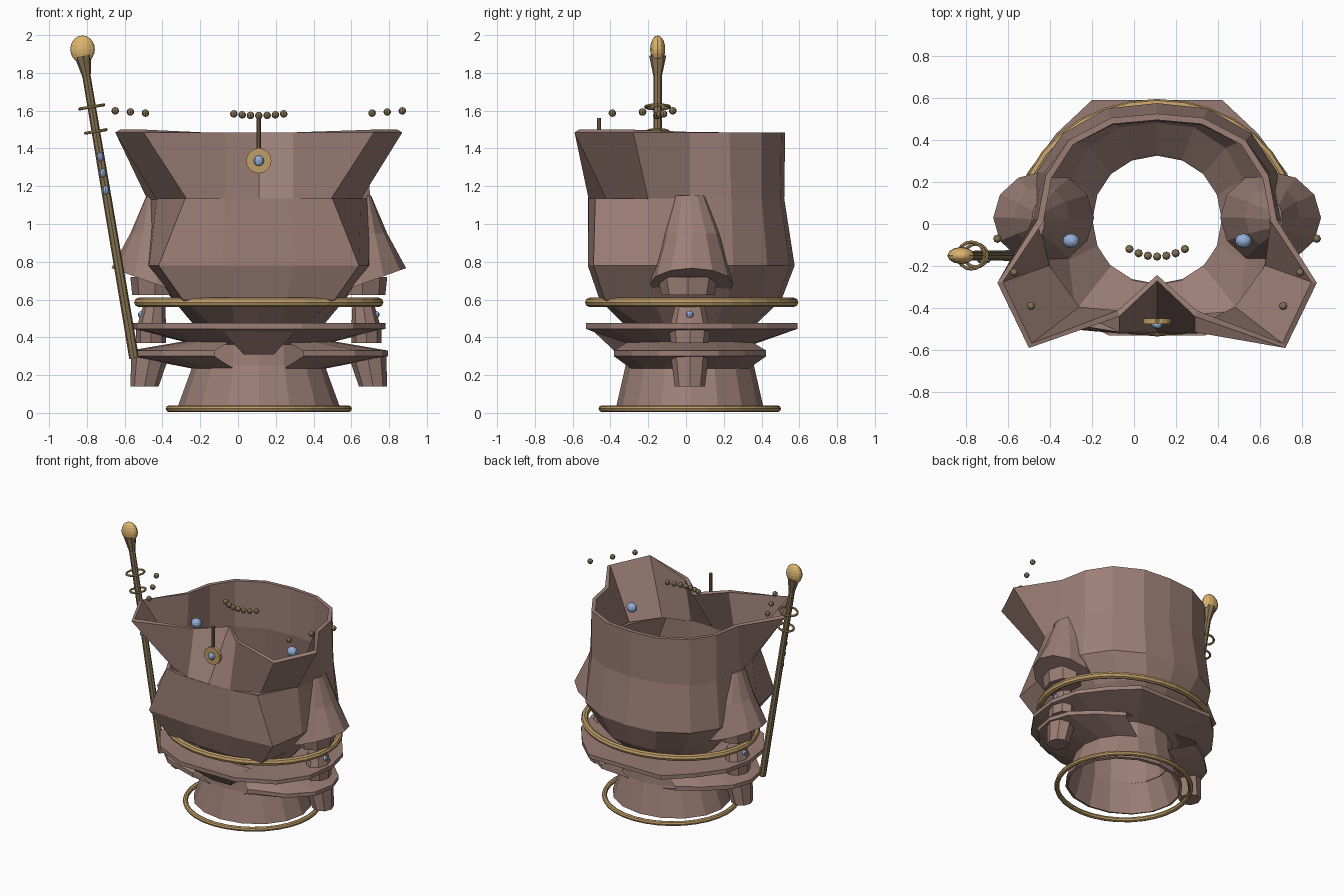
import bpy, bmesh, math
from mathutils import Vector

cube = bpy.data.objects.get("Cube")
if cube:
    bpy.data.objects.remove(cube)

CX, CY = 0.11, 0.02          # axis of the body


def material(name, rgb):
    m = bpy.data.materials.new(name)
    m.use_nodes = True
    color = (*rgb, 1)
    m.diffuse_color = color
    m.node_tree.nodes["Principled BSDF"].inputs["Base Color"].default_value = color
    return m


CLAY = material("dusty brown", (0.33, 0.21, 0.18))
GOLD = material("gold", (0.52, 0.34, 0.14))
PALE = material("pale gold", (0.72, 0.46, 0.16))
BRONZE = material("bronze", (0.24, 0.17, 0.09))
BLUE = material("pale blue", (0.3, 0.43, 0.68))


def finish(name, bm, mat, thickness=0):
    mesh = bpy.data.meshes.new(name)
    bm.to_mesh(mesh)
    bm.free()
    mesh.materials.append(mat)
    ob = bpy.data.objects.new(name, mesh)
    bpy.context.collection.objects.link(ob)
    if thickness:
        mod = ob.modifiers.new("wall", "SOLIDIFY")
        mod.thickness = thickness
        mod.offset = -1
    return ob


def mirrored(half):
    """Close a half outline that starts and ends on the middle line."""
    return half + [(-x, y) for x, y in reversed(half[1:-1])]


def scaled(half, sx, sy):
    return [(x * sx, y * sy) for x, y in half]


def ellipse(rx, ry, n=16, cx=0, cy=0):
    return [(cx + rx * math.sin(2 * math.pi * i / n),
             cy - ry * math.cos(2 * math.pi * i / n)) for i in range(n)]


def loft(name, rings, mat, thickness=0, caps=False, skip=()):
    """Skin rings given as (outline, z) from bottom to top; z may be a function of x."""
    bm = bmesh.new()
    rows = [[bm.verts.new((CX + x, y, z(x) if callable(z) else z)) for x, y in outline]
            for outline, z in rings]
    n = len(rows[0])
    for low, high in zip(rows, rows[1:]):
        for i in range(n):
            if i not in skip:
                j = (i + 1) % n
                bm.faces.new((low[i], low[j], high[j], high[i]))
    if caps:
        bm.faces.new(rows[0][::-1])
        bm.faces.new(rows[-1])
    return finish(name, bm, mat, thickness)


def ball(name, place, size, mat, u=8, v=6):
    bm = bmesh.new()
    bmesh.ops.create_uvsphere(bm, u_segments=u, v_segments=v, radius=1)
    bmesh.ops.scale(bm, vec=size, verts=bm.verts)
    bmesh.ops.translate(bm, vec=place, verts=bm.verts)
    return finish(name, bm, mat)


def rod(name, a, b, r1, r2, mat, n=8):
    a, b = Vector(a), Vector(b)
    bm = bmesh.new()
    bmesh.ops.create_cone(bm, cap_ends=True, segments=n, radius1=r1, radius2=r2,
                          depth=(b - a).length)
    turn = (b - a).to_track_quat("Z", "Y").to_matrix()
    bmesh.ops.rotate(bm, matrix=turn, verts=bm.verts)
    bmesh.ops.translate(bm, vec=(a + b) / 2, verts=bm.verts)
    return finish(name, bm, mat)


def hoop(name, place, rx, ry, r, mat, n=32, slope=0):
    """Elliptical ring, flat or sloping along x."""
    bm = bmesh.new()
    rows = []
    for k in range(8):
        t = math.pi * k / 4
        d = r * math.cos(t)
        rows.append([bm.verts.new((place[0] + x, place[1] + y,
                                   place[2] + r * math.sin(t) + slope * x))
                     for x, y in ellipse(rx + d, ry + d, n)])
    for k in range(8):
        a, b = rows[k], rows[(k + 1) % 8]
        for i in range(n):
            j = (i + 1) % n
            bm.faces.new((a[i], a[j], b[j], b[i]))
    return finish(name, bm, mat)


# Torso shell
chest = [(0, -.52), (.19, -.52), (.53, -.49), (.58, -.2), (.6, .02),
         (.57, .25), (.45, .43), (.24, .55), (0, .575)]
shoulder = [(0, -.52), (.18, -.515), (.39, -.48), (.54, -.2), (.59, .02),
            (.54, .24), (.42, .4), (.22, .5), (0, .52)]
waist = ellipse(.33, .33, cy=CY)
loft("torso", [(waist, .45), (mirrored(scaled(chest, .76, .88)), .6),
               (mirrored(chest), .78), (mirrored(shoulder), 1.135)], CLAY, .03)

# Flared collar with two wings and a folded front panel
collar_base = shoulder[:2] + [(.38, -.42)] + shoulder[3:]
rim = [(0, -.27), (.18, -.44), (.61, -.59), (.76, -.28), (.57, .02),
       (.53, .23), (.42, .4), (.22, .505), (0, .525)]
loft("collar", [(mirrored(collar_base), 1.13), (mirrored(rim), 1.485)], CLAY, .03)

# Skirt, its upper tier, and a lower tier of two side plates
loft("skirt", [(ellipse(.43, .39, cy=CY), .03), (ellipse(.35, .34, cy=CY), .25),
               (ellipse(.335, .325, cy=CY), .47)], CLAY, .02)
tier = [(0, -.53), (.23, -.53), (.5, -.4), (.64, -.2), (.67, .03),
        (.62, .24), (.48, .43), (.31, .59), (0, .59)]
inner = ellipse(.33, .33, cy=CY)
hem = mirrored(tier)
loft("upper_tier", [(inner, .36), (hem, .445), (hem, .475), (waist, .46)], CLAY)
low_hem = mirrored(scaled(tier, 1.02, .72))
loft("lower_tier", [(inner, .23), (low_hem, .3), (low_hem, .33), (inner, .39)],
     CLAY, skip=(0, 7, 8, 15))

# Front flap below the waist
loft("front_flap", [([(-.08, -.36), (.08, -.36), (.08, -.3), (-.08, -.3)], .31),
                    ([(-.23, -.53), (.23, -.53), (.23, -.33), (-.23, -.33)], .47)],
     CLAY, caps=True)

# Gold hoops
hoop("belt", (CX, .03, .585), .635, .54, .025, GOLD)
hoop("hem_ring", (CX, CY, .022), .475, .465, .018, GOLD)

# Arms, inner studs and floating beads on both sides
for s, side in ((1, "left"), (-1, "right")):
    def tilt(x, s=s):
        return .68 + .36 * (s * x - .54)

    loft(side + "_sleeve", [(ellipse(.24, .22, 12, s * .54, .03), tilt),
                            (ellipse(.13, .15, 12, s * .55, .03), .95),
                            (ellipse(.03, .08, 12, s * .565, .02), 1.15)], CLAY, caps=True)
    loft(side + "_forearm", [(ellipse(.12, .14, 8, s * .55, .01), .625),
                             (ellipse(.13, .16, 8, s * .55, .01), .72)], CLAY, caps=True)
    loft(side + "_cuff", [(ellipse(.08, .1, 8, s * .57, CY), .37),
                          (ellipse(.08, .11, 8, s * .57, CY), .44),
                          (ellipse(.06, .08, 8, s * .555, CY), .56)], CLAY, caps=True)
    loft(side + "_hand", [(ellipse(.075, .08, 8, s * .605, CY), .14),
                          (ellipse(.1, .1, 8, s * .575, CY), .3)], CLAY, caps=True)
    ball(side + "_cuff_stud", (CX + s * .62, CY, .52), (.02, .02, .02), BLUE)
    ball(side + "_collar_stud", (CX + s * .41, -.08, 1.33), (.04, .035, .035), BLUE, 10, 8)
    for i in range(3):
        ball(side + "_bead", (CX + s * (.6 + .08 * i), -.39 + .16 * i, 1.587 + .006 * i),
             (.02, .02, .02), BRONZE)

# Central arc of beads
for i in range(-3, 4):
    ball("front_bead", (CX + .044 * i, -.155 + .004 * i * i, 1.574 + .001 * i * i),
         (.02, .02, .02), BRONZE)

# Pendant
rod("pendant_disc", (CX, -.45, 1.335), (CX, -.475, 1.335), .067, .067, GOLD, 16)
rod("pendant_pin", (CX, -.46, 1.39), (CX, -.46, 1.56), .011, .011, BRONZE)
ball("pendant_stud", (CX, -.48, 1.335), (.028, .02, .028), BLUE)

# Staff
foot, top = Vector((-.55, -.15, .29)), Vector((-.805, -.15, 1.8))


def along(z):
    return foot.lerp(top, (z - foot.z) / (top.z - foot.z))


rod("staff_pole", foot, top, .026, .022, BRONZE)
rod("staff_socket", along(1.78), along(1.89), .022, .045, BRONZE)
ball("staff_head", (-.823, -.15, 1.925), (.065, .04, .073), PALE, 12, 10)
for z, r in ((1.49, .055), (1.62, .064)):
    hoop("staff_ring", along(z), r, r, .008, GOLD, 16, .17)
for z in (1.18, 1.27, 1.355):
    ball("staff_stud", along(z) + Vector((0, -.022, 0)), (.018, .015, .024), BLUE)
